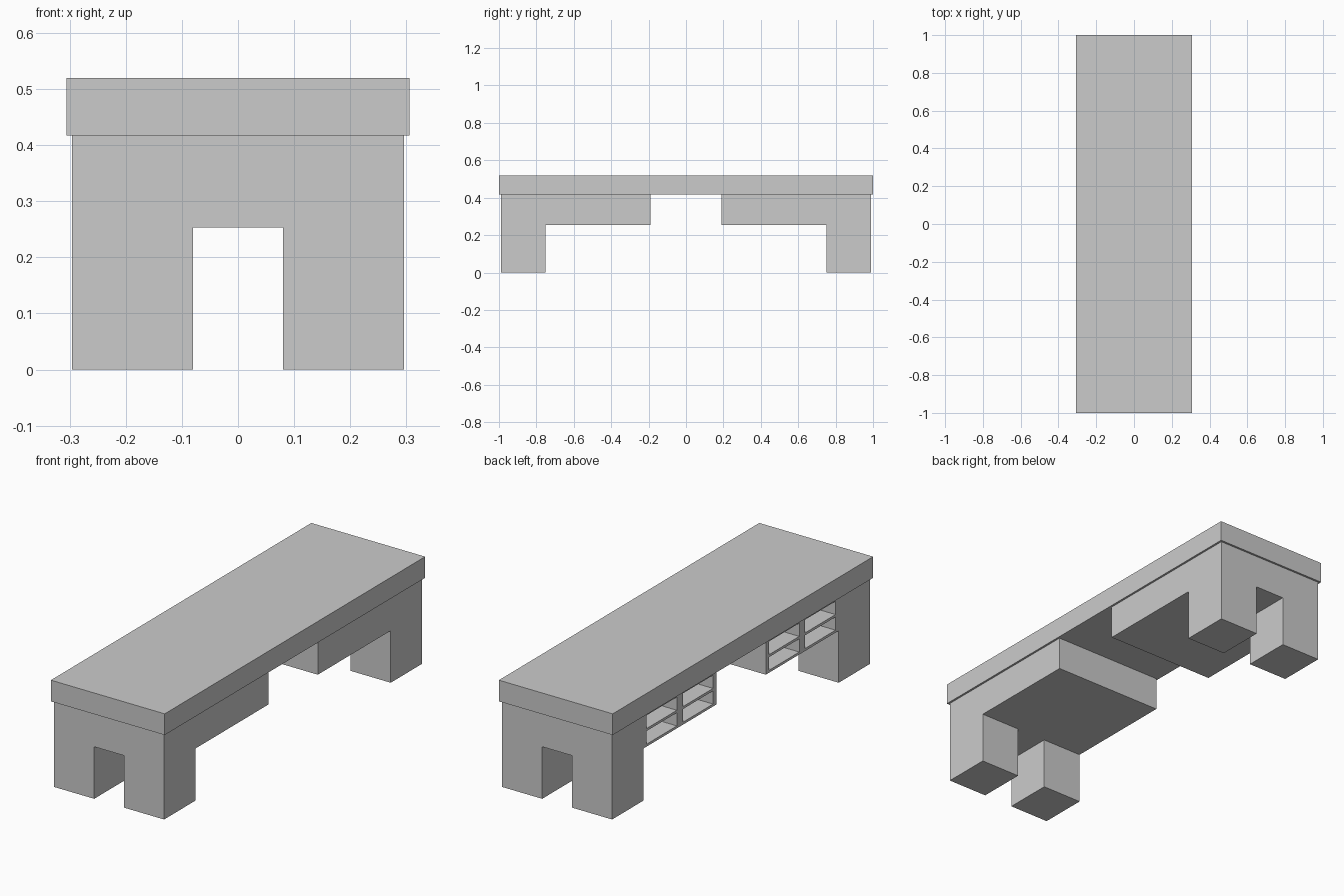
import bpy, bmesh
from mathutils import Vector

if "Cube" in bpy.data.objects:
    bpy.data.objects.remove(bpy.data.objects["Cube"])


def add_box(bm, lo, hi):
    lo, hi = Vector(lo), Vector(hi)
    verts = bmesh.ops.create_cube(bm, size=1)["verts"]
    for v in verts:
        v.co = Vector(((lo[i] + hi[i]) / 2 + v.co[i] * (hi[i] - lo[i]) for i in range(3)))


def make_object(name, bm):
    bmesh.ops.recalc_face_normals(bm, faces=bm.faces)
    mesh = bpy.data.meshes.new(name)
    bm.to_mesh(mesh)
    bm.free()
    obj = bpy.data.objects.new(name, mesh)
    bpy.context.collection.objects.link(obj)
    return obj


HALF_W = 0.296      # half width of the pedestals
UNDER = 0.253       # underside of the cabinets
TOP = 0.417         # underside of the table top
Y_END, Y_LEG, Y_IN = -0.99, -0.75, -0.19

# Table top
bm = bmesh.new()
add_box(bm, (-0.306, -1, TOP), (0.306, 1, 0.52))
make_object("table_top", bm)

# Pedestal: L-shaped side profile (leg block plus cabinet) extruded across the width
bm = bmesh.new()
profile = [(Y_END, 0), (Y_LEG, 0), (Y_LEG, UNDER), (Y_IN, UNDER), (Y_IN, TOP), (Y_END, TOP)]
face = bm.faces.new([bm.verts.new((-HALF_W, y, z)) for y, z in profile])
ext = bmesh.ops.extrude_face_region(bm, geom=[face])["geom"]
bmesh.ops.translate(bm, vec=(2 * HALF_W, 0, 0),
                    verts=[g for g in ext if isinstance(g, bmesh.types.BMVert)])
pedestal = make_object("pedestals_with_shelves", bm)

# Cutter: slot between the two legs and a 2 x 2 set of shelf openings on the left
bm = bmesh.new()
add_box(bm, (-0.08, -1.1, -0.1), (0.08, Y_LEG, UNDER))
for y0, y1 in ((-0.725, -0.493), (-0.447, -0.215)):
    for z0, z1 in ((0.265, 0.329), (0.341, 0.405)):
        add_box(bm, (-0.4, y0, z0), (0.276, y1, z1))
cutter = make_object("opening_cutter", bm)
cutter.hide_render = True

cut = pedestal.modifiers.new("openings", "BOOLEAN")
cut.operation = "DIFFERENCE"
cut.solver = "EXACT"
cut.object = cutter

# Mirror the pedestal to the other end
mirror = pedestal.modifiers.new("other_end", "MIRROR")
mirror.use_axis = (False, True, False)

bpy.context.view_layer.objects.active = pedestal
pedestal.select_set(True)
for name in ("openings", "other_end"):
    bpy.ops.object.modifier_apply(modifier=name)
bpy.data.objects.remove(cutter)
